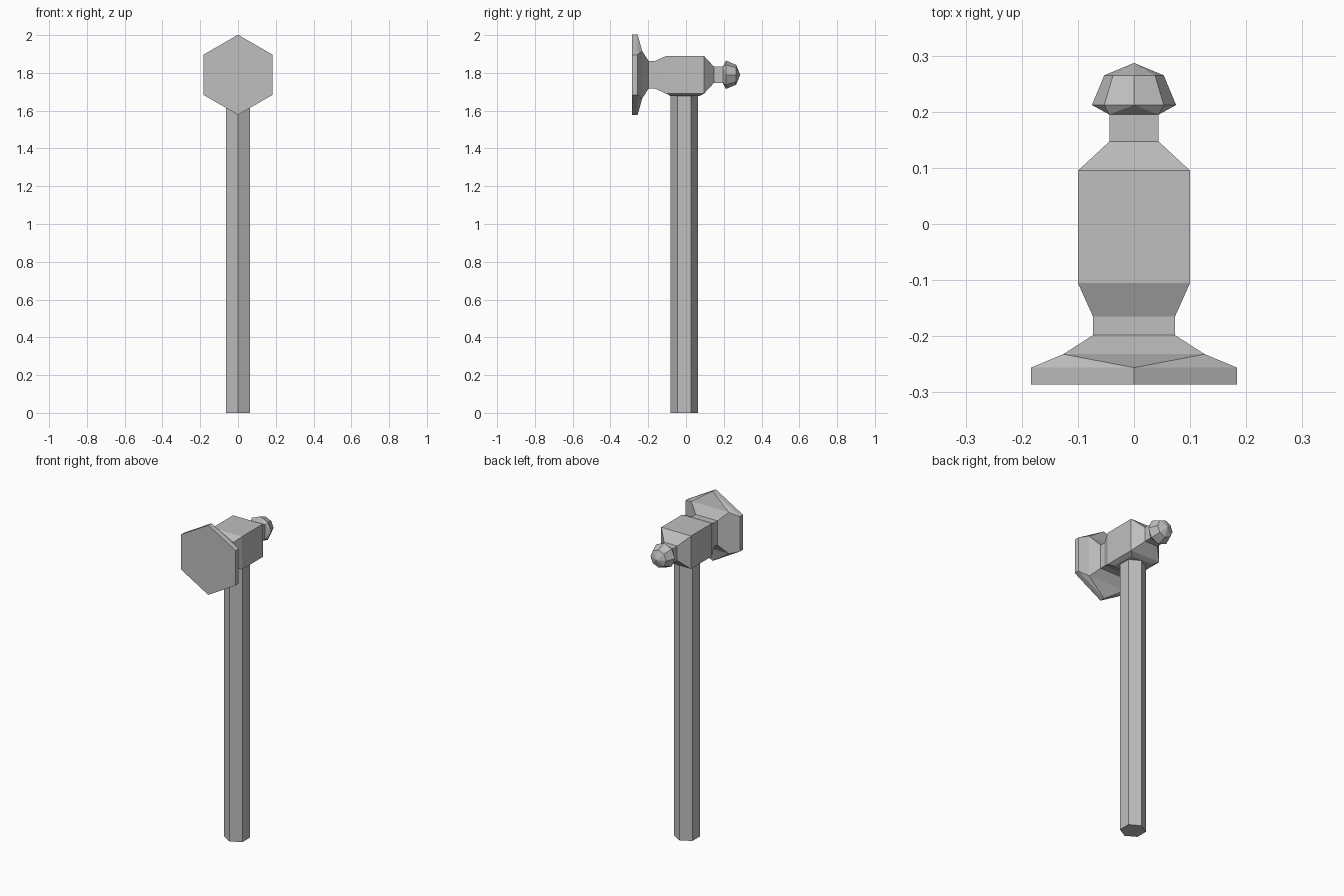
import bpy
import bmesh
from math import sin, cos, pi, sqrt, radians

cube = bpy.data.objects.get("Cube")
if cube:
    bpy.data.objects.remove(cube, do_unlink=True)

HEAD_Z = 1.79

grey = bpy.data.materials.new("plain grey")
grey.use_nodes = True
colour = (0.52, 0.52, 0.52, 1)
grey.diffuse_color = colour
grey.node_tree.nodes["Principled BSDF"].inputs["Base Color"].default_value = colour


def ring_y(y, radius, sides):
    """Ring around the head axis; squares lie flat, other shapes point up."""
    turn = pi / 4 if sides == 4 else 0
    r = radius * sqrt(2) if sides == 4 else radius
    angles = [turn + 2 * pi * i / sides for i in range(sides)]
    return [(r * sin(a), y, HEAD_Z + r * cos(a)) for a in angles]


def ring_z(z, radius, sides, y):
    """Ring around an upright axis, with the same turning rule."""
    return [(x, y + w - HEAD_Z, z) for x, _, w in ring_y(0, radius, sides)]


def finish(name, bm):
    bmesh.ops.recalc_face_normals(bm, faces=bm.faces)
    mesh = bpy.data.meshes.new(name)
    bm.to_mesh(mesh)
    bm.free()
    mesh.materials.append(grey)
    obj = bpy.data.objects.new(name, mesh)
    bpy.context.collection.objects.link(obj)


def loft(name, rings):
    bm = bmesh.new()
    loops = [[bm.verts.new(p) for p in ring] for ring in rings]
    for a, b in zip(loops, loops[1:]):
        for i in range(len(a)):
            j = (i + 1) % len(a)
            bm.faces.new((a[i], a[j], b[j], b[i]))
    bm.faces.new(loops[0])
    bm.faces.new(loops[-1])
    finish(name, bm)


def hull(name, rings):
    bm = bmesh.new()
    for ring in rings:
        for p in ring:
            bm.verts.new(p)
    bmesh.ops.convex_hull(bm, input=bm.verts)
    bmesh.ops.dissolve_limit(bm, angle_limit=radians(1),
                             verts=bm.verts, edges=bm.edges)
    finish(name, bm)


# Six-sided shaft and the small tapered collar under the head
loft("handle", [ring_z(z, 0.072, 6, -0.009) for z in (0, 1.685)])
loft("collar", [ring_z(1.677, 0.075, 4, -0.005), ring_z(1.69, 0.1, 4, -0.005)])

# Square head block with a neck at each end
profile = [(-0.232, 0.126), (-0.198, 0.073), (-0.165, 0.073), (-0.105, 0.1),
           (0.095, 0.1), (0.147, 0.044), (0.195, 0.044)]
loft("head_block", [ring_y(y, half, 4) for y, half in profile])

# Hexagonal striking plate that spreads from the front neck
hull("striking_face", [ring_y(-0.232, 0.126, 4), ring_y(-0.256, 0.212, 6),
                       ring_y(-0.286, 0.212, 6)])

# Faceted rounded end at the back
hull("ball_end", [ring_y(0.195, 0.044, 4), ring_y(0.212, 0.075, 8),
                  ring_y(0.265, 0.053, 8), [(0, 0.287, HEAD_Z)]])
